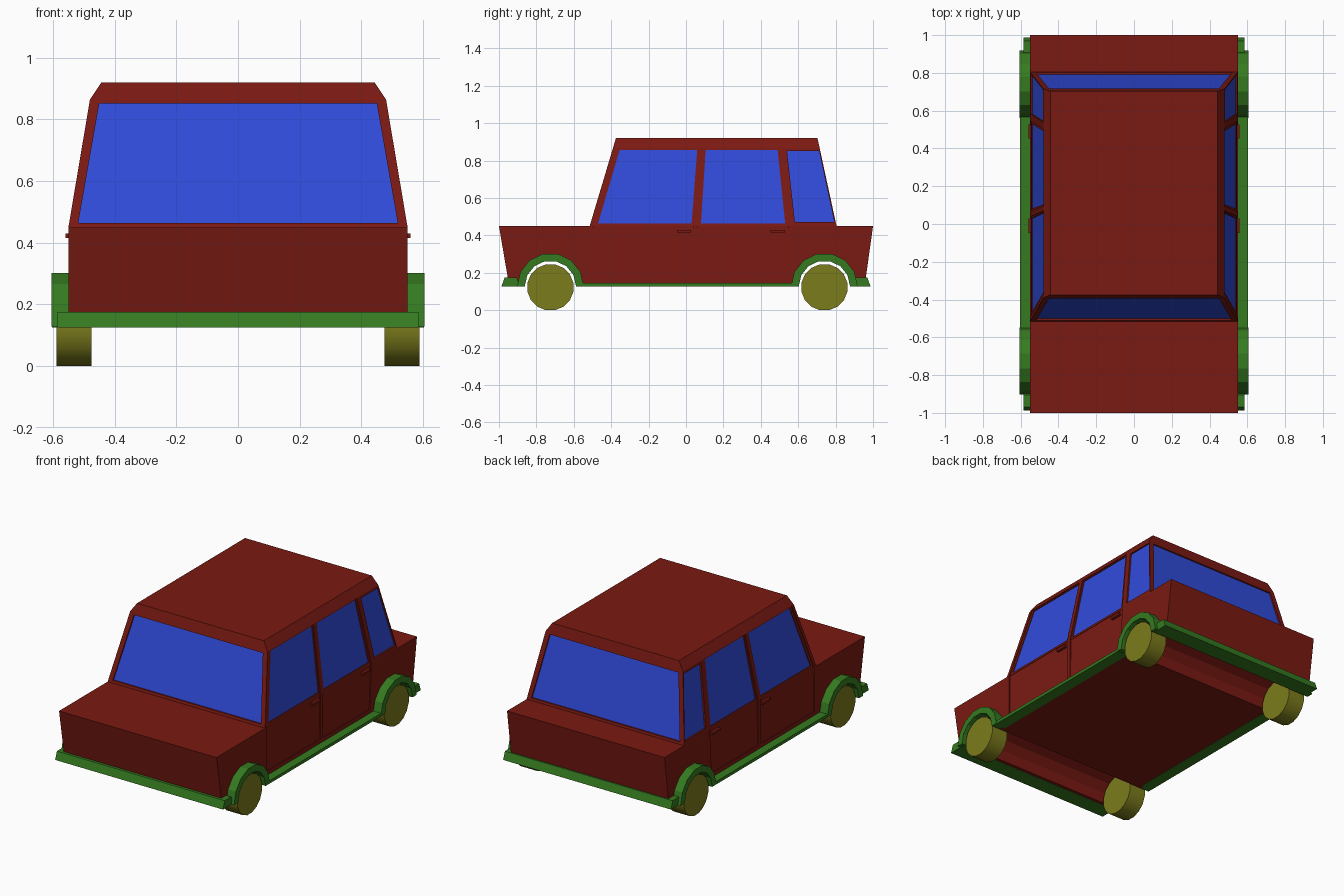
import bpy, bmesh, math
from mathutils import Vector, Matrix

if "Cube" in bpy.data.objects:
    bpy.data.objects.remove(bpy.data.objects["Cube"])


def material(name, rgb):
    m = bpy.data.materials.new(name)
    m.diffuse_color = (*rgb, 1)
    m.use_nodes = True
    m.node_tree.nodes["Principled BSDF"].inputs["Base Color"].default_value = m.diffuse_color
    return m


RED = material("red_paint", (0.195, 0.010, 0.006))
BLUE = material("blue_glass", (0.03, 0.07, 0.70))
GREEN = material("green_trim", (0.036, 0.195, 0.015))
OLIVE = material("olive_wheel", (0.20, 0.20, 0.012))


def finish(name, bm, mat=None):
    bmesh.ops.recalc_face_normals(bm, faces=bm.faces)
    me = bpy.data.meshes.new(name)
    bm.to_mesh(me)
    bm.free()
    ob = bpy.data.objects.new(name, me)
    bpy.context.collection.objects.link(ob)
    if mat:
        me.materials.append(mat)
    return ob


def solid(bm, pts, vec):
    """Extrude a planar polygon along a vector."""
    a = [bm.verts.new(p) for p in pts]
    b = [bm.verts.new(Vector(p) + Vector(vec)) for p in pts]
    bm.faces.new(a)
    bm.faces.new(b[::-1])
    n = len(a)
    for i in range(n):
        bm.faces.new((a[i], a[(i + 1) % n], b[(i + 1) % n], b[i]))


def profile(bm, yz, x0, x1):
    solid(bm, [(x0, y, z) for y, z in yz], (x1 - x0, 0, 0))


def arc(yc, r, n=7):
    """Half circle from front to back over a wheel centre."""
    return [(yc - r * math.cos(math.pi * i / n), 0.128 + r * math.sin(math.pi * i / n))
            for i in range(n + 1)]


WHEELS = (-0.725, 0.74)

# Lower body with full-width wheel channels
bm = bmesh.new()
profile(bm, [(-1, 0.45), (-0.945, 0.128)] + arc(WHEELS[0], 0.138) + arc(WHEELS[1], 0.138)
        + [(0.955, 0.128), (1, 0.45)], -0.55, 0.55)
body = finish("lower_body", bm, RED)

# Cabin: three stacked rectangles (half width, front, back, height)
bm = bmesh.new()
rings = []
for w, f, b, z in ((0.55, -0.515, 0.805, 0.45), (0.48, -0.391, 0.715, 0.865), (0.443, -0.375, 0.703, 0.92)):
    rings.append([bm.verts.new(p) for p in ((-w, f, z), (w, f, z), (w, b, z), (-w, b, z))])
for lo, hi in zip(rings, rings[1:]):
    for i in range(4):
        j = (i + 1) % 4
        bm.faces.new((lo[i], lo[j], hi[j], hi[i]))
bm.faces.new(rings[0])
bm.faces.new(rings[-1])
cabin = finish("cabin", bm, RED)


# Outer surface positions of the side, front and back walls at height z
def side_x(z):
    return 0.55 - max(0, z - 0.45) * 0.07 / 0.415


def front_y(z):
    return -0.515 + (z - 0.45) * 0.124 / 0.415


def back_y(z):
    return 0.805 - (z - 0.45) * 0.09 / 0.415


def side_panels(bm, polys, depth, thick):
    for poly in polys:
        for s in (-1, 1):
            solid(bm, [(s * (side_x(z) - depth), y, z) for y, z in poly], (s * thick, 0, 0))


SIDE_WINDOWS = [
    [(-0.47, 0.465), (0.03, 0.465), (0.06, 0.857), (-0.355, 0.857)],
    [(0.08, 0.465), (0.53, 0.465), (0.49, 0.857), (0.105, 0.857)],
    [(0.582, 0.472), (0.793, 0.472), (0.712, 0.85), (0.54, 0.85)]]
END_WINDOW = [(-0.518, 0.465), (0.518, 0.465), (0.45, 0.852), (-0.45, 0.852)]
DOORS_LOW = [[(-0.495, 0.17), (0.038, 0.17), (0.038, 0.47), (-0.495, 0.47)],
             [(0.065, 0.17), (0.53, 0.17), (0.548, 0.47), (0.065, 0.47)]]
DOORS_HIGH = [[(-0.495, 0.44), (0.038, 0.44), (0.068, 0.864), (-0.37, 0.864)],
              [(0.065, 0.44), (0.546, 0.44), (0.503, 0.864), (0.096, 0.864)]]


def windows(bm, depth, thick):
    side_panels(bm, SIDE_WINDOWS, depth, thick)
    solid(bm, [(x, front_y(z) + depth, z) for x, z in END_WINDOW], (0, -thick, 0))
    solid(bm, [(x, back_y(z) - depth, z) for x, z in END_WINDOW], (0, thick, 0))


def cut(target, cutter):
    m = target.modifiers.new(cutter.name, 'BOOLEAN')
    m.operation = 'DIFFERENCE'
    m.solver = 'EXACT'
    m.object = cutter
    cutter.hide_render = True
    cutter.hide_set(True)
    cutter.display_type = 'WIRE'


# Recessed door panels: flat below the belt line, leaning above it
bm = bmesh.new()
side_panels(bm, DOORS_LOW, 0.005, 0.05)
cut(body, finish("door_cutter_low", bm))
bm = bmesh.new()
for poly in DOORS_HIGH:
    for s in (-1, 1):
        slope = 0.07 / 0.415
        solid(bm, [(s * (0.545 - (z - 0.45) * slope), y, z) for y, z in poly], (s * 0.05, 0, 0))
cut(cabin, finish("door_cutter_high", bm))

# Window recesses and glass
bm = bmesh.new()
windows(bm, 0.014, 0.06)
cut(cabin, finish("window_cutter", bm))
bm = bmesh.new()
windows(bm, 0.018, 0.008)
finish("window_glass", bm, BLUE)

# Door handles
bm = bmesh.new()
for y in (-0.01, 0.49):
    side_panels(bm, [[(y - 0.038, 0.415), (y + 0.038, 0.415), (y + 0.038, 0.43), (y - 0.038, 0.43)]], 0.01, 0.019)
finish("door_handles", bm, RED)

# Wheel arch trims and sills
bm = bmesh.new()
for s in (-1, 1):
    for yc in WHEELS:
        profile(bm, arc(yc, 0.178) + arc(yc, 0.137)[::-1], s * 0.54, s * 0.605)
    profile(bm, [(-0.56, 0.126), (0.575, 0.126), (0.575, 0.145), (-0.56, 0.145)], s * 0.53, s * 0.603)
finish("arch_trims_and_sills", bm, GREEN)

# Front and rear bumpers
bm = bmesh.new()
for s in (-1, 1):
    profile(bm, [(s * y, z) for y, z in ((0.987, 0.126), (0.97, 0.175), (0.905, 0.175),
                                         (0.895, 0.145), (0.882, 0.126))], -0.586, 0.586)
finish("bumpers", bm, GREEN)

# Wheels
for yc, end in zip(WHEELS, ("front", "rear")):
    for s, side in ((-1, "left"), (1, "right")):
        bm = bmesh.new()
        bmesh.ops.create_cone(bm, cap_ends=True, segments=16, radius1=0.125, radius2=0.125, depth=0.114,
                              matrix=Matrix.Translation((s * 0.532, yc, 0.1235)) @ Matrix.Rotation(math.pi / 2, 4, 'Y')
                              @ Matrix.Rotation(math.pi / 16, 4, 'Z'))
        low = min(v.co.z for v in bm.verts)
        bmesh.ops.translate(bm, verts=bm.verts, vec=(0, 0, -low))
        wheel = finish(f"{end}_{side}_wheel", bm, OLIVE)
        for p in wheel.data.polygons:
            p.use_smooth = len(p.vertices) == 4
        for e in wheel.data.edges:
            a, b = (wheel.data.vertices[i].co for i in e.vertices)
            e.use_edge_sharp = abs(a.x - b.x) < 0.01
